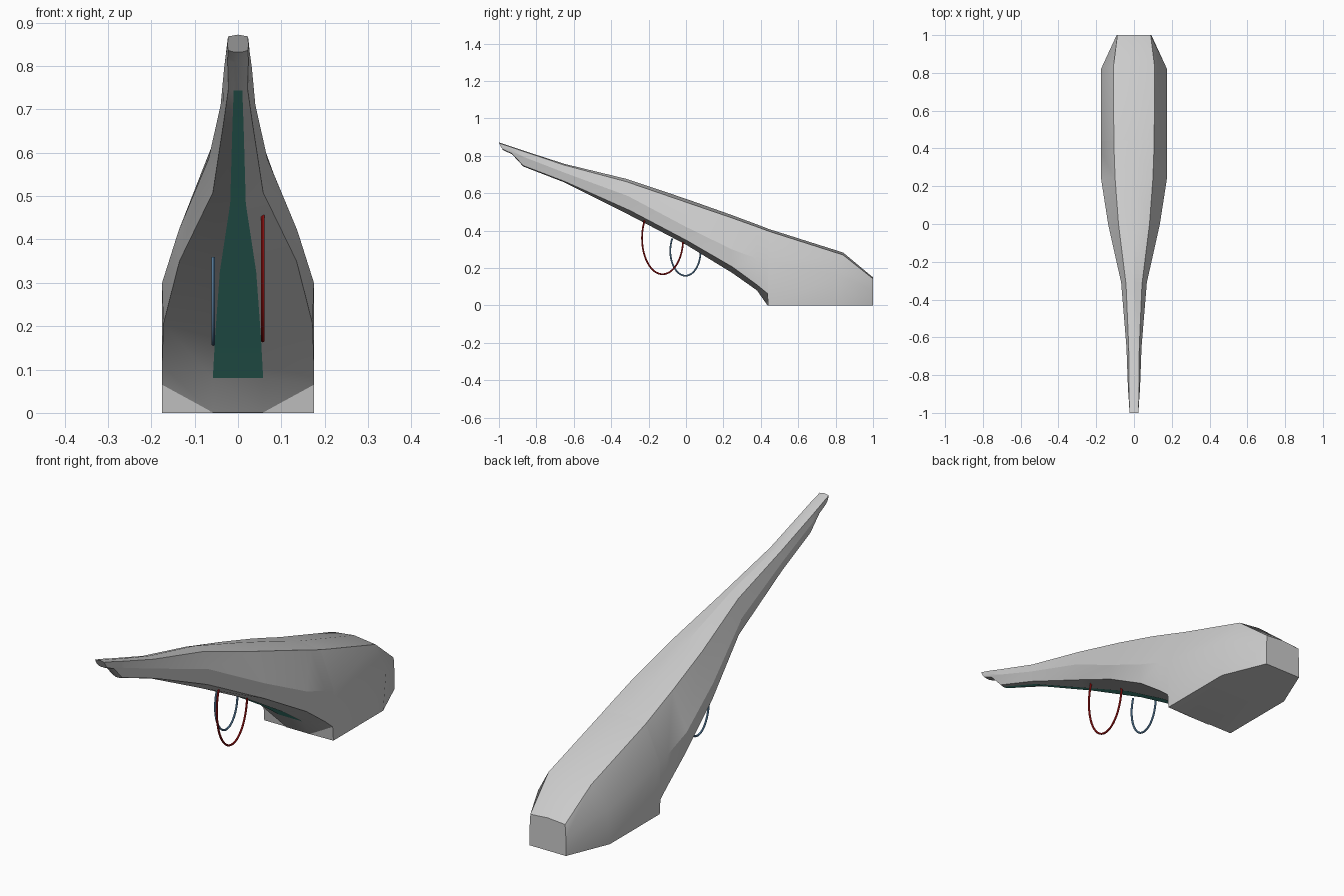
import bpy, bmesh, math

if "Cube" in bpy.data.objects:
    bpy.data.objects.remove(bpy.data.objects["Cube"])


def material(name, rgb):
    m = bpy.data.materials.new(name)
    m.diffuse_color = (*rgb, 1)
    m.use_nodes = True
    m.node_tree.nodes["Principled BSDF"].inputs["Base Color"].default_value = m.diffuse_color
    return m


# Stations: (y_bottom, y_top), then half section as (x, z):
# strip edge (x, z, centre z), chine, widest, top edge, top centre z
STATIONS = [
    ((-.98, -1.0), (.010, .832), (.023, .836), (.024, .848), (.023, .868), .872),
    ((-.93, -.95), (.010, .808), (.024, .812), (.027, .832), (.025, .852), .855),
    ((-.87, -.87), (.010, .743), (.022, .748), (.032, .795), (.026, .824), .828),
    ((-.65, -.65), (.013, .658), (.034, .664), (.040, .710), (.028, .750), .757),
    ((-.30, -.32), (.018, .482), (.058, .508), (.068, .585), (.042, .662), .677),
    ((0.0, 0.0), (.042, .325), (.135, .350), (.137, .420), (.082, .552), .570),
    ((.25, .24), (.053, .172), (.172, .205), (.175, .300), (.100, .470), .485),
    ((.38, .38), (.058, .080), (.175, .110), (.175, .250), (.105, .420), .433),
    ((.435, .44), (.058, .001), (.175, .065), (.175, .235), (.107, .398), .410),
    ((.44, .445), (.058, .0), (.175, .0), (.175, .234), (.107, .396), .408),
    ((.80, .84), (.058, .0), (.175, .0), (.175, .160), (.108, .270), .283),
    ((1.0, 1.0), (.040, .0), (.092, .0), (.092, .080), (.088, .143), .150),
]


def ring(st):
    (yb, yt), strip, chine, wide, top, ztop = st
    ys = [yb, yb, (yb + yt) / 2, yt]
    half = [(x, y, z) for (x, z), y in zip((strip, chine, wide, top), ys)]
    return half + [(0, yt, ztop)] + [(-x, y, z) for x, y, z in reversed(half)]


def loft(name, keep, caps=False, mat=None):
    bm = bmesh.new()
    rings = [[bm.verts.new(p) for p in ring(s)] for s in STATIONS]
    n = len(rings[0])
    for i, (a, b) in enumerate(zip(rings, rings[1:])):
        for j in range(n):
            if keep(i, j, n):
                k = (j + 1) % n
                bm.faces.new((a[j], a[k], b[k], b[j]))
    if caps:
        bm.faces.new(rings[0])
        bm.faces.new(rings[-1])
    bmesh.ops.delete(bm, geom=[v for v in bm.verts if not v.link_faces], context='VERTS')
    bmesh.ops.recalc_face_normals(bm, faces=bm.faces)
    if not caps and sum(f.normal.z for f in bm.faces) > 0:
        bmesh.ops.reverse_faces(bm, faces=bm.faces)
    me = bpy.data.meshes.new(name)
    bm.to_mesh(me)
    bm.free()
    ob = bpy.data.objects.new(name, me)
    bpy.context.collection.objects.link(ob)
    if mat:
        me.materials.append(mat)
    bpy.ops.object.select_all(action='DESELECT')
    ob.select_set(True)
    bpy.context.view_layer.objects.active = ob
    bpy.ops.object.shade_smooth_by_angle(angle=math.radians(25))
    return ob


# Underside inlay spans the last ring segment between stations 2 and 7
def is_inlay(i, j, n):
    return j == n - 1 and 2 <= i < 7


# Main tapered shell
loft("shell", lambda i, j, n: not is_inlay(i, j, n), caps=True)
# Teal strip along the underside
loft("underside_strip", is_inlay, mat=material("teal", (.08, .40, .33)))


def wire_loop(name, x, y, z, ry, rz, rgb):
    cu = bpy.data.curves.new(name, 'CURVE')
    cu.dimensions = '3D'
    cu.bevel_depth = .0045
    cu.bevel_resolution = 2
    cu.use_fill_caps = True
    count = 41
    sp = cu.splines.new('POLY')
    sp.points.add(count - 1)
    for i, p in enumerate(sp.points):
        a = math.radians(150 + 240 * i / (count - 1))
        p.co = (x, y + ry * math.cos(a), z + rz * math.sin(a), 1)
    cu.materials.append(material(name + "_colour", rgb))
    ob = bpy.data.objects.new(name, cu)
    bpy.context.collection.objects.link(ob)
    bpy.ops.object.select_all(action='DESELECT')
    ob.select_set(True)
    bpy.context.view_layer.objects.active = ob
    bpy.ops.object.convert(target='MESH')
    bpy.ops.object.shade_smooth_by_angle(angle=math.radians(40))


# Hanging wire loops, one each side
wire_loop("red_loop", .057, -.125, .36, .110, .193, (.5, .01, .01))
wire_loop("blue_loop", -.057, -.003, .292, .081, .133, (.15, .33, .55))
